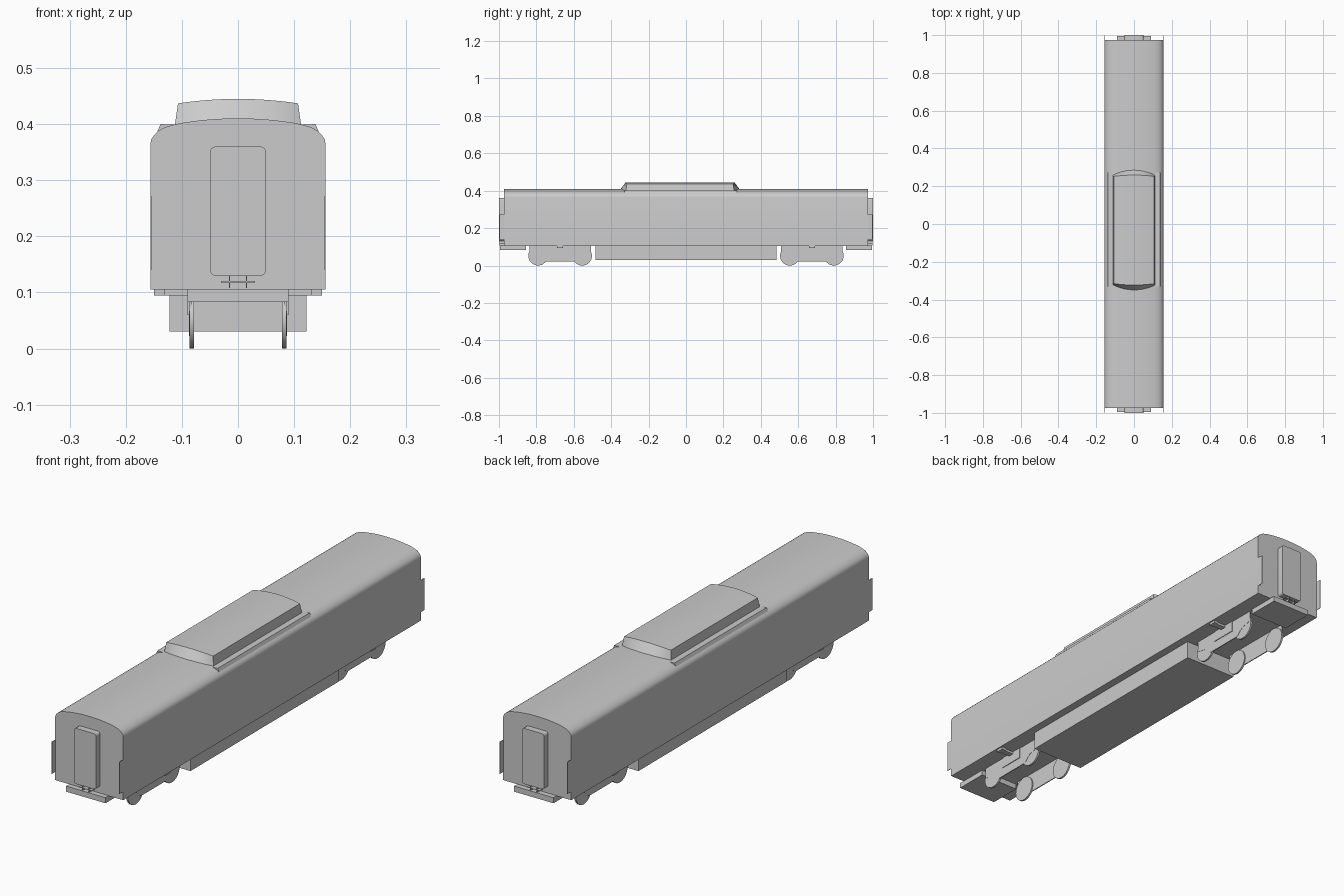
import bpy, bmesh, math
from mathutils import Vector

if "Cube" in bpy.data.objects:
    bpy.data.objects.remove(bpy.data.objects["Cube"])


def make(name, verts, faces, smooth=False):
    me = bpy.data.meshes.new(name)
    me.from_pydata(verts, [], faces)
    bm = bmesh.new()
    bm.from_mesh(me)
    bmesh.ops.recalc_face_normals(bm, faces=bm.faces)
    bm.to_mesh(me)
    bm.free()
    ob = bpy.data.objects.new(name, me)
    bpy.context.collection.objects.link(ob)
    if smooth:
        bpy.ops.object.select_all(action='DESELECT')
        ob.select_set(True)
        bpy.context.view_layer.objects.active = ob
        bpy.ops.object.shade_smooth_by_angle(angle=math.radians(35))
    return ob


def prism(name, profile, a, b, axis='y', smooth=False):
    """Extrude an (x,z) profile along y, or a (y,z) profile along x."""
    n = len(profile)
    place = (lambda p, t: (p[0], t, p[1])) if axis == 'y' else (lambda p, t: (t, p[0], p[1]))
    verts = [place(p, t) for t in (a, b) for p in profile]
    faces = [tuple(range(n)), tuple(range(n, 2 * n))]
    faces += [(i, (i + 1) % n, n + (i + 1) % n, n + i) for i in range(n)]
    return make(name, verts, faces, smooth)


def box(name, x0, x1, y0, y1, z0, z1):
    return prism(name, [(x0, z0), (x1, z0), (x1, z1), (x0, z1)], y0, y1)


def rounded(x, z0, z1, r):
    pts = []
    for k, (cx, cz) in enumerate([(x - r, z1 - r), (r - x, z1 - r), (r - x, z0 + r), (x - r, z0 + r)]):
        for i in range(5):
            t = math.pi / 2 * (k + i / 4)
            pts.append((cx + r * math.cos(t), cz + r * math.sin(t)))
    return pts


# Car body with arched roof
half = [(0.156, 0.105), (0.156, 0.365), (0.1545, 0.373), (0.150, 0.380), (0.142, 0.388),
        (0.130, 0.3945), (0.115, 0.399), (0.095, 0.403), (0.065, 0.407), (0.033, 0.4095)]
prism("car_body", half + [(0, 0.41)] + [(-x, z) for x, z in reversed(half)],
      -0.973, 0.973, smooth=True)

# Equipment box under the floor
box("underfloor_box", -0.122, 0.122, -0.485, 0.485, 0.03, 0.106)

# Roof unit with bowed, sloping ends
N = 12
verts, faces = [], []
for i in range(N + 1):
    u = -1 + 2 * i / N
    xb, xt = 0.113 * u, 0.107 * u
    zt = 0.445 - 0.008 * u * u
    bow = 1 - u * u
    verts += [(xb, -0.322 - 0.038 * bow, 0.395), (xt, -0.316 - 0.007 * bow, zt),
              (xt, 0.252 + 0.007 * bow, zt), (xb, 0.258 + 0.038 * bow, 0.395)]
for i in range(N):
    for k in range(4):
        a, b = 4 * i + k, 4 * i + (k + 1) % 4
        faces.append((a, b, b + 4, a + 4))
faces += [(0, 1, 2, 3), tuple(4 * N + k for k in range(4))]
make("roof_unit", verts, faces, smooth=True)

# Ledges beside the roof unit
for s, side in ((-1, "left"), (1, "right")):
    prism(f"roof_ledge_{side}", [(s * 0.112, 0.392), (s * 0.112, 0.399), (s * 0.138, 0.4),
                                 (s * 0.144, 0.386), (s * 0.136, 0.386)], -0.33, 0.272)

for e, end in ((-1, "front"), (1, "rear")):
    # Gangway, beam and corner flaps at each end
    prism(f"gangway_{end}", rounded(0.05, 0.13, 0.36, 0.01), e * 0.97, e * 1.0, smooth=True)
    box(f"end_beam_{end}", -0.09, 0.09, e * 0.855, e * 0.995, 0.083, 0.106)
    box(f"coupler_plate_{end}", -0.03, 0.03, e * 0.97, e * 0.998, 0.118, 0.12)
    for s, side in ((-1, "left"), (1, "right")):
        box(f"corner_flap_{end}_{side}", s * 0.154, s * 0.156, e * 0.97, e * 0.997, 0.14, 0.272)
        box(f"coupler_fin_{end}_{side}", s * 0.014, s * 0.016, e * 0.97, e * 0.998, 0.108, 0.135)

        # Bogie side frame, centre plate and damper
        c = e * 0.673
        frame = [(-0.165, 0.106), (-0.165, 0.06), (-0.115, 0.05), (-0.085, 0.022),
                 (0.085, 0.022), (0.115, 0.05), (0.165, 0.06), (0.165, 0.106)]
        prism(f"bogie_frame_{end}_{side}", [(c + y, z) for y, z in frame],
              s * 0.083, s * 0.087, axis='x')
        box(f"bogie_centre_plate_{end}_{side}", s * 0.087, s * 0.09, c - 0.055, c + 0.055, 0.06, 0.106)
        box(f"damper_inner_{end}_{side}", s * 0.09, s * 0.131, c - 0.012, c + 0.012, 0.095, 0.106)
        box(f"damper_outer_{end}_{side}", s * 0.131, s * 0.15, c - 0.016, c + 0.016, 0.095, 0.106)

        # Wheels
        for w in (-1, 1):
            cy = c + w * 0.118
            ring = [(cy + 0.052 * math.cos(math.tau * i / 32), 0.052 + 0.052 * math.sin(math.tau * i / 32))
                    for i in range(32)]
            prism(f"wheel_{end}_{side}_{'a' if w < 0 else 'b'}", ring,
                  s * 0.078, s * 0.086, axis='x', smooth=True)
